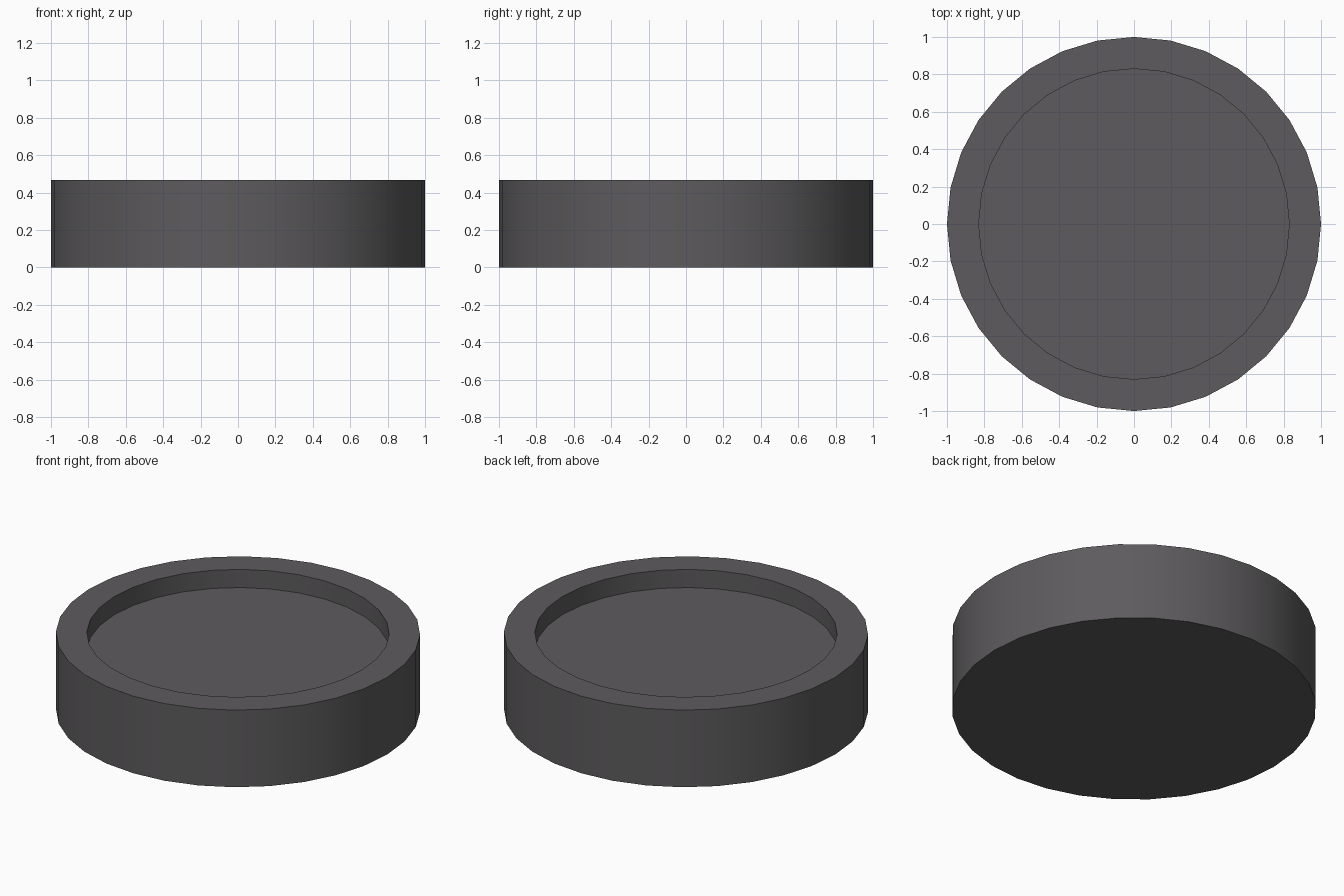
import bpy, bmesh, math

if "Cube" in bpy.data.objects:
    bpy.data.objects.remove(bpy.data.objects["Cube"])

SIDES = 32
# Half profile (radius, height): outer wall, flat rim, recess wall
PROFILE = [(1.0, 0.0), (1.0, 0.467), (0.83, 0.467), (0.83, 0.357)]

# Round dish: rings of the profile, capped by base and recess floor
bm = bmesh.new()
rings = [[bm.verts.new((r * math.cos(2 * math.pi * i / SIDES),
                        r * math.sin(2 * math.pi * i / SIDES), z))
          for i in range(SIDES)] for r, z in PROFILE]
for a, b in zip(rings, rings[1:]):
    for i in range(SIDES):
        j = (i + 1) % SIDES
        bm.faces.new((a[i], a[j], b[j], b[i]))
bm.faces.new(rings[0][::-1])
bm.faces.new(rings[-1])
bmesh.ops.recalc_face_normals(bm, faces=bm.faces[:])

mesh = bpy.data.meshes.new("recessed_disc")
bm.to_mesh(mesh)
bm.free()
disc = bpy.data.objects.new("recessed_disc", mesh)
bpy.context.collection.objects.link(disc)

# Dark grey finish
mat = bpy.data.materials.new("dark_grey")
mat.diffuse_color = (0.11, 0.105, 0.11, 1)
mat.use_nodes = True
mat.node_tree.nodes["Principled BSDF"].inputs["Base Color"].default_value = mat.diffuse_color
mesh.materials.append(mat)

# Smooth walls, sharp rims
bpy.context.view_layer.objects.active = disc
disc.select_set(True)
bpy.ops.object.shade_smooth_by_angle(angle=math.radians(30))
